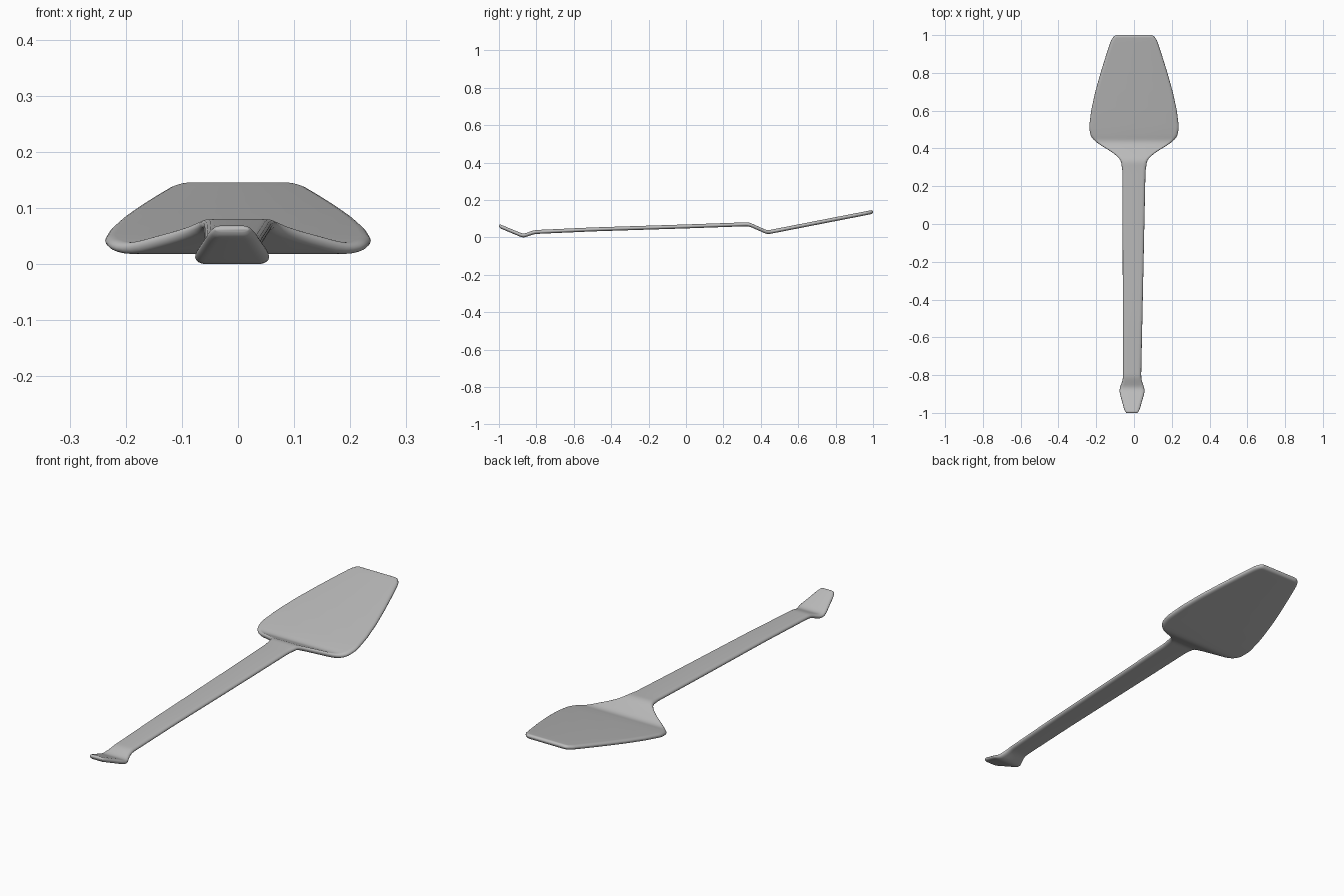
import bpy
import bmesh
import math

cube = bpy.data.objects.get("Cube")
if cube:
    bpy.data.objects.remove(cube, do_unlink=True)

# Brushed grey material
grey = bpy.data.materials.new("brushed_grey")
grey.use_nodes = True
colour = (0.5, 0.5, 0.5, 1)
grey.diffuse_color = colour
grey.node_tree.nodes["Principled BSDF"].inputs["Base Color"].default_value = colour

# Profiles along the length: (y, value)
HALF_WIDTH = [(-1, .03), (-.985, .041), (-.96, .047), (-.89, .067), (-.865, .065),
              (-.83, .05), (-.8, .048), (.28, .061), (.34, .07), (.375, .108),
              (.43, .197), (.46, .228), (.51, .238), (.6, .227), (.7, .205),
              (.8, .177), (.9, .146), (.975, .121), (.99, .112), (1, .095)]
HEIGHT = [(-1, .061), (-.87, .007), (-.81, .028), (-.5, .042), (0, .058),
          (.335, .07), (.435, .026), (1, .136)]
SHIFT = [(-1, -.011), (-.8, -.01), (.3, 0), (1, 0)]
HALF_THICK = .0105


def linear(profile, y):
    y = min(max(y, -1), 1)
    for (a, u), (b, v) in zip(profile, profile[1:]):
        if y <= b:
            return u + (v - u) * (y - a) / (b - a)
    return profile[-1][1]


def eased(profile, y, span):
    """Average the profile over a short span, which rounds its bends."""
    span = min(span, 1 - abs(y))
    return sum(linear(profile, y + span * k / 4) for k in range(-4, 5)) / 9


def section(y):
    """Flat bar cross-section with rounded sides, thinning at both ends."""
    gap = min(1, (1 - abs(y)) / HALF_THICK)
    thick = HALF_THICK * max(.25, math.sqrt(1 - (1 - gap) ** 2))
    width = eased(HALF_WIDTH, y, .015)
    height = eased(HEIGHT, y, .014)
    centre = linear(SHIFT, y)
    edge = min(width * .4, .018)
    points = []
    for side, start in ((1, -90), (-1, 90)):
        for k in range(9):
            a = math.radians(start + k * 22.5)
            x = centre + side * (width - edge) + edge * math.cos(a)
            points.append((x, y, height + thick * math.sin(a)))
    return points


# Stations are close together at bends and sparse along the straight handle
stations = [-1, -.999, -.997, -.993, -.988]
y = -.98
while y < .98:
    stations.append(y)
    y += .05 if -.75 < y < .22 else .01
stations += [.98, .985, .99, .994, .997, .999, 1]

# Loft the one-piece utensil
bm = bmesh.new()
rings = [[bm.verts.new(p) for p in section(y)] for y in stations]
for near, far in zip(rings, rings[1:]):
    for i in range(len(near)):
        j = (i + 1) % len(near)
        bm.faces.new((near[i], near[j], far[j], far[i]))
bm.faces.new(rings[0])
bm.faces.new(rings[-1])
bmesh.ops.recalc_face_normals(bm, faces=bm.faces)
lowest = min(v.co.z for v in bm.verts)
bmesh.ops.translate(bm, verts=bm.verts, vec=(0, 0, -lowest))

mesh = bpy.data.meshes.new("spatula")
bm.to_mesh(mesh)
bm.free()
mesh.materials.append(grey)
spatula = bpy.data.objects.new("spatula", mesh)
bpy.context.collection.objects.link(spatula)

bpy.ops.object.select_all(action='DESELECT')
spatula.select_set(True)
bpy.context.view_layer.objects.active = spatula
bpy.ops.object.shade_smooth_by_angle(angle=math.radians(60))
